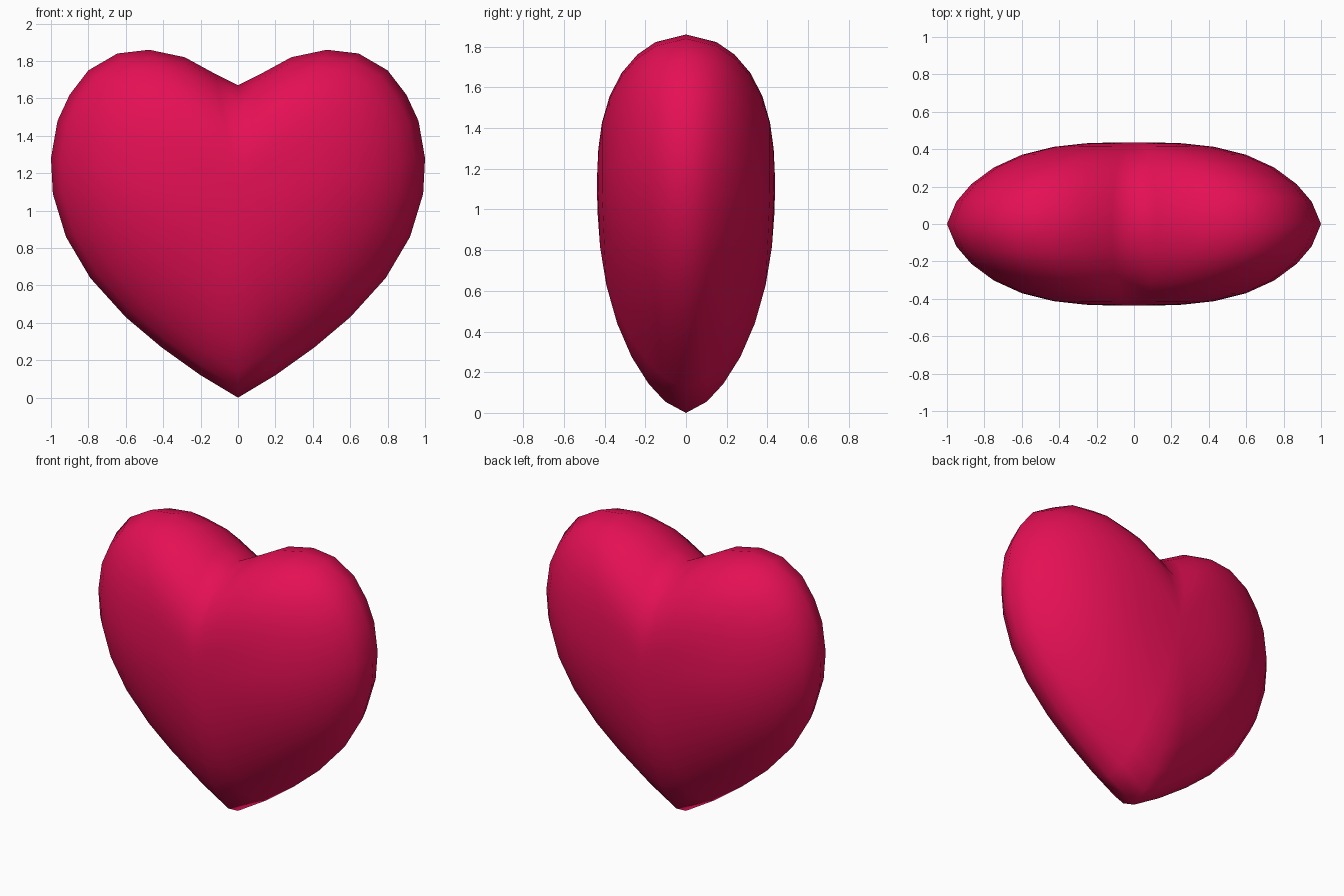
import bpy, bmesh

if "Cube" in bpy.data.objects:
    bpy.data.objects.remove(bpy.data.objects["Cube"])

# Right half of the heart outline (x, z), from bottom tip to top notch
HALF = [(0, 0), (.2, .12), (.41, .27), (.6, .43), (.79, .64), (.92, .86),
        (.99, 1.09), (1, 1.28), (.965, 1.48), (.9, 1.62), (.8, 1.75),
        (.645, 1.84), (.475, 1.86), (.285, 1.82), (.12, 1.73), (0, 1.67)]
OUTLINE = HALF + [(-x, z) for x, z in HALF[-2:0:-1]]
RINGS = [1, .95, .87, .75, .6, .43, .26, .1]   # outline scale of each ring
MID_Z, DEPTH = 1.1, .437


def lerp(a, b, t):
    return a + (b - a) * t


def bulge(s, z):
    """Half thickness at ring scale s; rounder toward the lobes."""
    if z < MID_Z:
        t = z / MID_Z
        p, q = lerp(2.2, 3, t), lerp(.65, .7, t)
    else:
        t = (z - MID_Z) / (1.86 - MID_Z)
        p, q = lerp(3, 2.7, t), lerp(.7, .52, t)
    return DEPTH * (1 - s ** p) ** q


bm = bmesh.new()
n = len(OUTLINE)
rim = [bm.verts.new((x, 0, z)) for x, z in OUTLINE]

# Front and back domes share the rim
for side in (-1, 1):
    prev = rim
    for s in RINGS[1:]:
        ring = [bm.verts.new((x * s, side * bulge(s, z), MID_Z + (z - MID_Z) * s))
                for x, z in OUTLINE]
        for i in range(n):
            j = (i + 1) % n
            bm.faces.new((prev[i], prev[j], ring[j], ring[i]))
        prev = ring
    centre = bm.verts.new((0, side * DEPTH, MID_Z))
    for i in range(n):
        bm.faces.new((prev[i], prev[(i + 1) % n], centre))

bmesh.ops.recalc_face_normals(bm, faces=bm.faces)
for f in bm.faces:
    f.smooth = True
mesh = bpy.data.meshes.new("heart")
bm.to_mesh(mesh)
bm.free()

# Red material
red = bpy.data.materials.new("red")
red.diffuse_color = (.78, .005, .09, 1)
red.use_nodes = True
red.node_tree.nodes["Principled BSDF"].inputs["Base Color"].default_value = red.diffuse_color
mesh.materials.append(red)
bpy.context.collection.objects.link(bpy.data.objects.new("heart", mesh))
